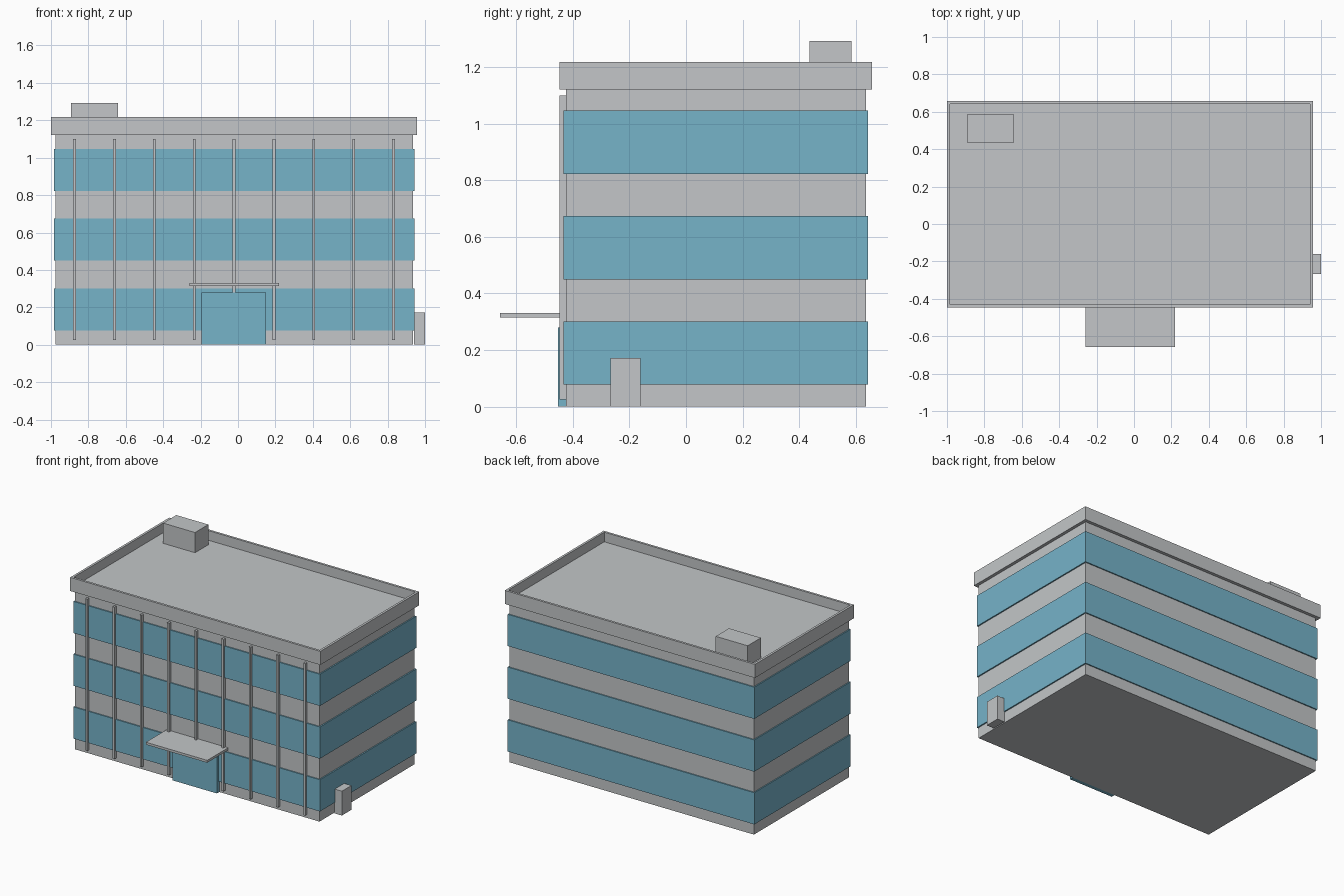
import bpy
import bmesh

cube = bpy.data.objects.get("Cube")
if cube:
    bpy.data.objects.remove(cube, do_unlink=True)


def make_material(name, rgb):
    mat = bpy.data.materials.new(name)
    mat.use_nodes = True
    color = (*rgb, 1.0)
    mat.diffuse_color = color
    mat.node_tree.nodes["Principled BSDF"].inputs["Base Color"].default_value = color
    return mat


concrete = make_material("light_grey_concrete", (0.546, 0.565, 0.578))
glass = make_material("blue_glass", (0.181, 0.451, 0.584))


def box(name, xs, ys, zs, mat, recess=None):
    """Box between limits; recess = (rim width, depth) sinks the top inside a rim."""
    bm = bmesh.new()
    bmesh.ops.create_cube(bm, size=1)
    for v in bm.verts:
        for axis, (low, high) in enumerate((xs, ys, zs)):
            v.co[axis] = high if v.co[axis] > 0 else low
    if recess:
        rim, depth = recess
        bm.normal_update()
        top = max(bm.faces, key=lambda f: f.calc_center_median().z)
        bmesh.ops.inset_region(bm, faces=[top], thickness=rim)
        result = bmesh.ops.extrude_discrete_faces(bm, faces=[top])
        for v in result["faces"][0].verts:
            v.co.z -= depth
    bmesh.ops.recalc_face_normals(bm, faces=bm.faces)
    mesh = bpy.data.meshes.new(name)
    bm.to_mesh(mesh)
    bm.free()
    mesh.materials.append(mat)
    obj = bpy.data.objects.new(name, mesh)
    bpy.context.collection.objects.link(obj)
    return obj


# Main block and roof with raised parapet
box("building_body", (-0.977, 0.935), (-0.425, 0.636), (0, 1.13), concrete)
box("roof_parapet", (-1.0, 0.957), (-0.447, 0.658), (1.122, 1.218), concrete,
    recess=(0.023, 0.068))
box("rooftop_unit", (-0.892, -0.642), (0.437, 0.585), (1.145, 1.293), concrete)

# Window bands wrapping all four sides, one per storey
for i in range(3):
    base = 0.077 + i * 0.373
    box(f"window_band_{i + 1}", (-0.985, 0.944), (-0.433, 0.644),
        (base, base + 0.224), glass)

# Vertical fins on the front
for i in range(9):
    x = -0.874 + i * 0.2132
    box(f"front_fin_{i + 1}", (x - 0.0075, x + 0.0075), (-0.447, -0.42),
        (0.025, 1.1), concrete)

# Entrance
box("entrance_door", (-0.195, 0.151), (-0.452, -0.42), (0, 0.28), glass)
box("entrance_canopy", (-0.26, 0.22), (-0.658, -0.42), (0.314, 0.331), concrete)

# Utility cabinet by the left wall
box("utility_cabinet", (0.942, 1.0), (-0.267, -0.161), (0, 0.172), concrete)
